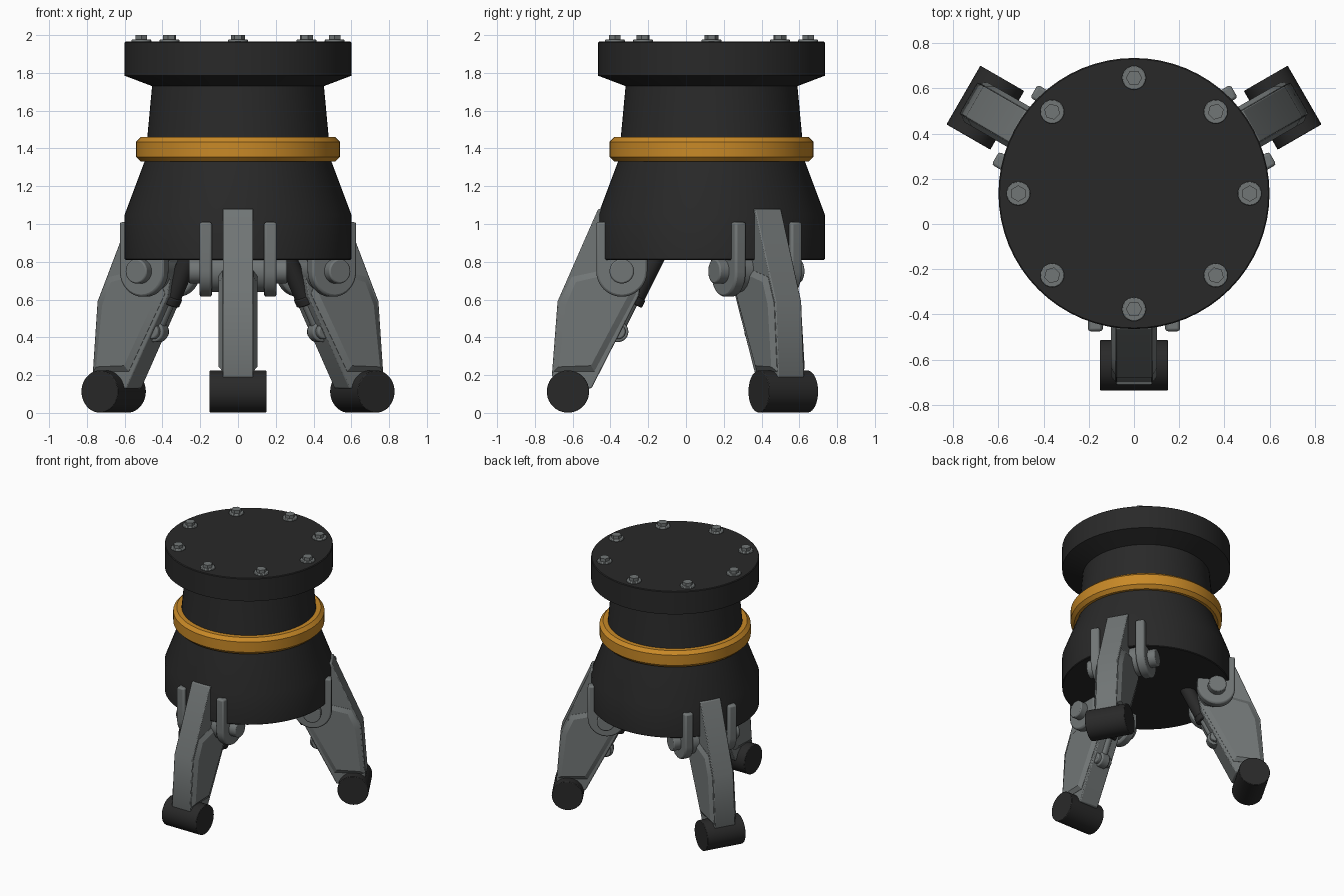
import bpy, bmesh, math
from mathutils import Matrix, Vector

if "Cube" in bpy.data.objects:
    bpy.data.objects.remove(bpy.data.objects["Cube"])


def material(name, rgb):
    m = bpy.data.materials.new(name)
    m.use_nodes = True
    m.diffuse_color = (*rgb, 1)
    bsdf = m.node_tree.nodes["Principled BSDF"]
    bsdf.inputs["Base Color"].default_value = (*rgb, 1)
    bsdf.inputs["Roughness"].default_value = 0.6
    return m


DARK = material("charcoal", (0.022, 0.022, 0.022))
GREY = material("steel grey", (0.165, 0.18, 0.18))
ORANGE = material("amber", (0.58, 0.25, 0.02))
AXIS = Matrix.Translation((0, 0.135, 0))   # the body's vertical axis


def finish(name, bm, mat, matrix=AXIS, bevel=0, smooth=True):
    bmesh.ops.recalc_face_normals(bm, faces=bm.faces)
    mesh = bpy.data.meshes.new(name)
    bm.to_mesh(mesh)
    bm.free()
    mesh.materials.append(mat)
    ob = bpy.data.objects.new(name, mesh)
    bpy.context.collection.objects.link(ob)
    ob.matrix_world = matrix
    if bevel:
        mod = ob.modifiers.new("Bevel", "BEVEL")
        mod.width, mod.segments, mod.limit_method = bevel, 2, "ANGLE"
    if smooth:
        bpy.ops.object.select_all(action="DESELECT")
        ob.select_set(True)
        bpy.context.view_layer.objects.active = ob
        bpy.ops.object.shade_smooth_by_angle(angle=math.radians(30))
    return ob


def lathe(name, profile, mat, closed=False):
    bm = bmesh.new()
    vs = [bm.verts.new((r, 0, z)) for r, z in profile]
    edges = [bm.edges.new(p) for p in zip(vs, vs[1:])]
    if closed:
        edges.append(bm.edges.new((vs[-1], vs[0])))
    bmesh.ops.spin(bm, geom=vs + edges, cent=(0, 0, 0), axis=(0, 0, 1),
                   angle=math.tau, steps=64)
    bmesh.ops.remove_doubles(bm, verts=bm.verts, dist=1e-4)
    return finish(name, bm, mat)


def rod(name, start, end, radius, mat, matrix, sides=32, bevel=0):
    """Cylinder between two points given in the local frame."""
    a, b = Vector(start), Vector(end)
    turn = (b - a).to_track_quat("Z", "Y").to_matrix().to_4x4()
    bm = bmesh.new()
    bmesh.ops.create_cone(bm, cap_ends=True, segments=sides, radius1=radius,
                          radius2=radius, depth=(b - a).length,
                          matrix=Matrix.Translation((a + b) / 2) @ turn)
    return finish(name, bm, mat, matrix, bevel)


def plate(name, profile, y0, y1, mat, matrix, bevel=0, panel=0):
    """Extrude an (r, z) outline sideways; panel raises both side faces."""
    bm = bmesh.new()
    face = bm.faces.new([bm.verts.new((r, y0, z)) for r, z in profile])
    ext = bmesh.ops.extrude_face_region(bm, geom=[face], use_keep_orig=True)
    moved = [v for v in ext["geom"] if isinstance(v, bmesh.types.BMVert)]
    bmesh.ops.translate(bm, verts=moved, vec=(0, y1 - y0, 0))
    bmesh.ops.recalc_face_normals(bm, faces=bm.faces)
    if panel:
        sides = [f for f in bm.faces if abs(f.normal.y) > 0.9]
        bmesh.ops.inset_individual(bm, faces=sides, thickness=0.035, depth=panel)
    return finish(name, bm, mat, matrix, bevel)


# Body: flared skirt, tapered neck and top flange
lathe("body", [(0, 0.81), (0.595, 0.81), (0.6, 0.815), (0.6, 1.05),
               (0.495, 1.33), (0.48, 1.46), (0.455, 1.73), (0.6, 1.785),
               (0.6, 1.96), (0.595, 1.965), (0, 1.965)], DARK)
lathe("collar_ring", [(0.47, 1.33), (0.515, 1.33), (0.54, 1.355),
                      (0.54, 1.435), (0.515, 1.46), (0.47, 1.46)], ORANGE, True)

# Flange bolts with washers
for i in range(8):
    spot = AXIS @ Matrix.Rotation(i * math.tau / 8, 4, "Z") @ \
        Matrix.Translation((0.512, 0, 0))
    rod("bolt_washer", (0, 0, 1.955), (0, 0, 1.976), 0.053, GREY, spot, 24, 0.004)
    rod("bolt_head", (0, 0, 1.97), (0, 0, 2.0), 0.036, GREY, spot, 6)

# Leg outline, and bracket outline with a rounded bottom around the pivot
LEG = [(0.48, 1.08), (0.6, 1.08), (0.815, 0.59), (0.845, 0.2), (0.82, 0.13),
       (0.635, 0.13), (0.385, 0.62), (0.365, 0.75), (0.39, 0.86)]
PANEL = [(0.46, 0.78), (0.74, 0.72), (0.805, 0.58), (0.835, 0.22),
         (0.62, 0.22), (0.40, 0.63)]
PIVOT = (0.475, 0.75)
BRACKET = [(0.61, 1.01), (0.34, 1.01)] + [
    (PIVOT[0] + 0.135 * math.cos(t), PIVOT[1] + 0.135 * math.sin(t))
    for t in [math.pi * (1 + k / 16) for k in range(17)]]

for side, degrees in (("front", -90), ("left", 30), ("right", 150)):
    m = AXIS @ Matrix.Rotation(math.radians(degrees), 4, "Z")
    plate(side + "_leg", LEG, -0.08, 0.08, GREY, m, bevel=0.006)
    plate(side + "_leg_side_panels", PANEL, -0.082, 0.082, GREY, m, panel=0.02)
    rod(side + "_foot", (0.76, -0.15, 0.113), (0.76, 0.15, 0.113), 0.112,
        DARK, m, 40, 0.004)
    r, z = PIVOT
    rod(side + "_pivot_pin", (r, -0.26, z), (r, 0.26, z), 0.065, GREY, m, 32, 0.008)
    rod(side + "_pivot_hub", (r, -0.14, z), (r, 0.14, z), 0.11, GREY, m)
    for s in (-1, 1):
        plate(side + "_bracket", BRACKET, s * 0.138, s * 0.204, GREY, m, bevel=0.012)
    # Hydraulic strut from the body's underside to the inner edge of the leg
    rod(side + "_strut_cylinder", (0.27, 0, 0.88), (0.41, 0, 0.6), 0.05, DARK, m)
    rod(side + "_strut_cap", (0.40, 0, 0.62), (0.42, 0, 0.58), 0.056, DARK, m, 32, 0.006)
    rod(side + "_strut_rod", (0.40, 0, 0.62), (0.49, 0, 0.44), 0.028, GREY, m)
    rod(side + "_strut_eye", (0.495, -0.035, 0.43), (0.495, 0.035, 0.43),
        0.055, GREY, m, 32, 0.008)
    rod(side + "_strut_eye_pin", (0.495, -0.065, 0.43), (0.495, 0.065, 0.43),
        0.04, GREY, m, 24, 0.008)
